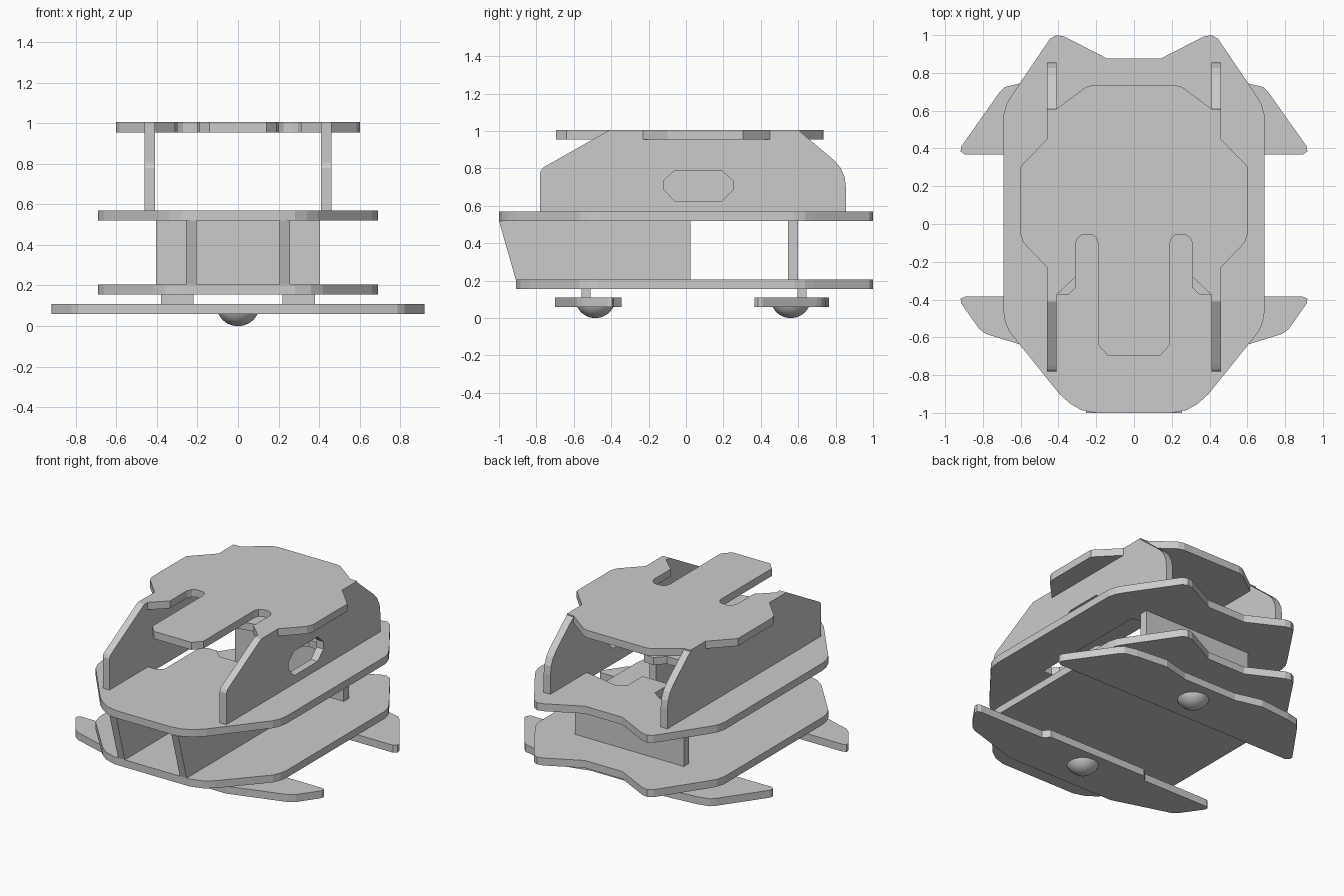
import bpy, bmesh
from mathutils import Matrix, Vector

if "Cube" in bpy.data.objects:
    bpy.data.objects.remove(bpy.data.objects["Cube"])


def mirrored(half):
    """Right half outline (top to bottom) completed by its mirror image."""
    return half + [(-x, y) for x, y in reversed(half)]


def slab(name, outlines, lo, hi, axis='Z'):
    """Flat plate from outlines (first outer, rest holes), from lo to hi along axis."""
    cu = bpy.data.curves.new(name, 'CURVE')
    cu.dimensions = '2D'
    cu.fill_mode = 'BOTH'
    cu.extrude = (hi - lo) / 2
    for pts in outlines:
        sp = cu.splines.new('POLY')
        sp.points.add(len(pts) - 1)
        for p, (a, b) in zip(sp.points, pts):
            p.co = (a, b, 0, 1)
        sp.use_cyclic_u = True
    tmp = bpy.data.objects.new(name + "_outline", cu)
    bpy.context.collection.objects.link(tmp)
    dg = bpy.context.evaluated_depsgraph_get()
    me = bpy.data.meshes.new_from_object(tmp.evaluated_get(dg))
    bpy.data.objects.remove(tmp)
    mid = (lo + hi) / 2
    if axis == 'X':  # outline is (y, z)
        me.transform(Matrix(((0, 0, 1, mid), (1, 0, 0, 0), (0, 1, 0, 0), (0, 0, 0, 1))))
    else:
        me.transform(Matrix.Translation((0, 0, mid)))
    bm = bmesh.new()
    bm.from_mesh(me)
    bmesh.ops.remove_doubles(bm, verts=bm.verts, dist=1e-4)
    bmesh.ops.recalc_face_normals(bm, faces=bm.faces)
    bm.to_mesh(me)
    bm.free()
    for p in me.polygons:
        p.use_smooth = False
    me.name = name
    ob = bpy.data.objects.new(name, me)
    bpy.context.collection.objects.link(ob)
    return ob


def box(name, x0, x1, y0, y1, z0, z1):
    return slab(name, [[(x0, y0), (x1, y0), (x1, y1), (x0, y1)]], z0, z1)


# Chassis plates: shared rear and side outline, different noses
rear = [(.14, .875), (.37, .993), (.41, 1.0), (.445, .98), (.645, .685), (.675, .635),
        (.69, .58), (.69, -.47), (.682, -.52), (.66, -.57)]
bottom_half = rear + [(.42, -.84), (.36, -.885), (.28, -.91)]
middle_half = rear + [(.395, -.9), (.34, -.95), (.28, -.985), (.2, -1.0)]
opening = mirrored([(.1, .32), (.1, .47), (.165, .52), (.25, .5), (.41, .47), (.41, -.37),
                    (.345, -.37), (.31, -.335), (.31, 0), (.27, .06), (.2, .06), (.14, 0)])
slab("bottom_plate", [mirrored(bottom_half)], .155, .205)
slab("middle_plate", [mirrored(middle_half), opening], .52, .57)

# Top plate with two slots and a front tongue
top_half = [(.22, .735), (.255, .725), (.41, .61), (.46, .61), (.46, .45), (.6, .305),
            (.6, -.06), (.585, -.1), (.46, -.23), (.46, -.375), (.41, -.375), (.31, -.28),
            (.31, -.1), (.295, -.07), (.27, -.055), (.225, -.055), (.2, -.07), (.19, -.1),
            (.19, -.64), (.14, -.695)]
slab("top_plate", [mirrored(top_half)], .955, 1.005)

# Upper side walls: right one has a window
wall = [(-.78, .57), (-.78, .78), (-.77, .8), (-.75, .813), (-.41, 1.005), (.6, 1.005),
        (.79, .845), (.825, .805), (.848, .755), (.855, .7), (.855, .57)]
window = [(-.12, .69), (-.12, .735), (-.06, .79), (.19, .79), (.25, .735),
          (.25, .685), (.19, .625), (-.06, .625)]
slab("right_side_wall", [wall, window], .41, .46, 'X')
slab("left_side_wall", [wall], -.46, -.41, 'X')

# Lower dividers and rear panel between the two chassis plates
divider = [(-.91, .205), (-1.0, .52), (.025, .52), (.025, .205)]
slab("right_divider", [divider], .205, .255, 'X')
slab("left_divider", [divider], -.255, -.205, 'X')
box("rear_panel", -.405, .405, .545, .6, .205, .52)

# Cross skids under the chassis
front_skid = [(.37, -.345), (.41, -.385), (.895, -.385), (.918, -.395), (.915, -.42),
              (.82, -.555), (.785, -.582), (.4, -.70)]
rear_skid = [(.2, .72), (.38, .765), (.6, .745), (.685, .725), (.71, .7), (.915, .41),
             (.918, .385), (.895, .367), (.4, .367)]
slab("front_skid", [mirrored(front_skid)], .06, .11)
slab("rear_skid", [mirrored(rear_skid)], .06, .11)

# Spacers and ball casters
for end, ys, yb in (("front", -.56, -.485), ("rear", .595, .56)):
    for side, x in (("left", -.3), ("right", .3)):
        box(f"{end}_{side}_spacer", x - .08, x + .08, ys, ys + .05, .11, .155)
    bm = bmesh.new()
    bmesh.ops.create_uvsphere(bm, u_segments=32, v_segments=24, radius=.108,
                              matrix=Matrix.Translation((0, yb, .108)))
    bmesh.ops.bisect_plane(bm, geom=bm.verts[:] + bm.edges[:] + bm.faces[:],
                           plane_co=Vector((0, 0, .062)), plane_no=Vector((0, 0, 1)),
                           clear_outer=True)
    for f in bm.faces:
        f.smooth = True
    me = bpy.data.meshes.new(f"{end}_ball_caster")
    bm.to_mesh(me)
    bm.free()
    bpy.context.collection.objects.link(bpy.data.objects.new(f"{end}_ball_caster", me))
